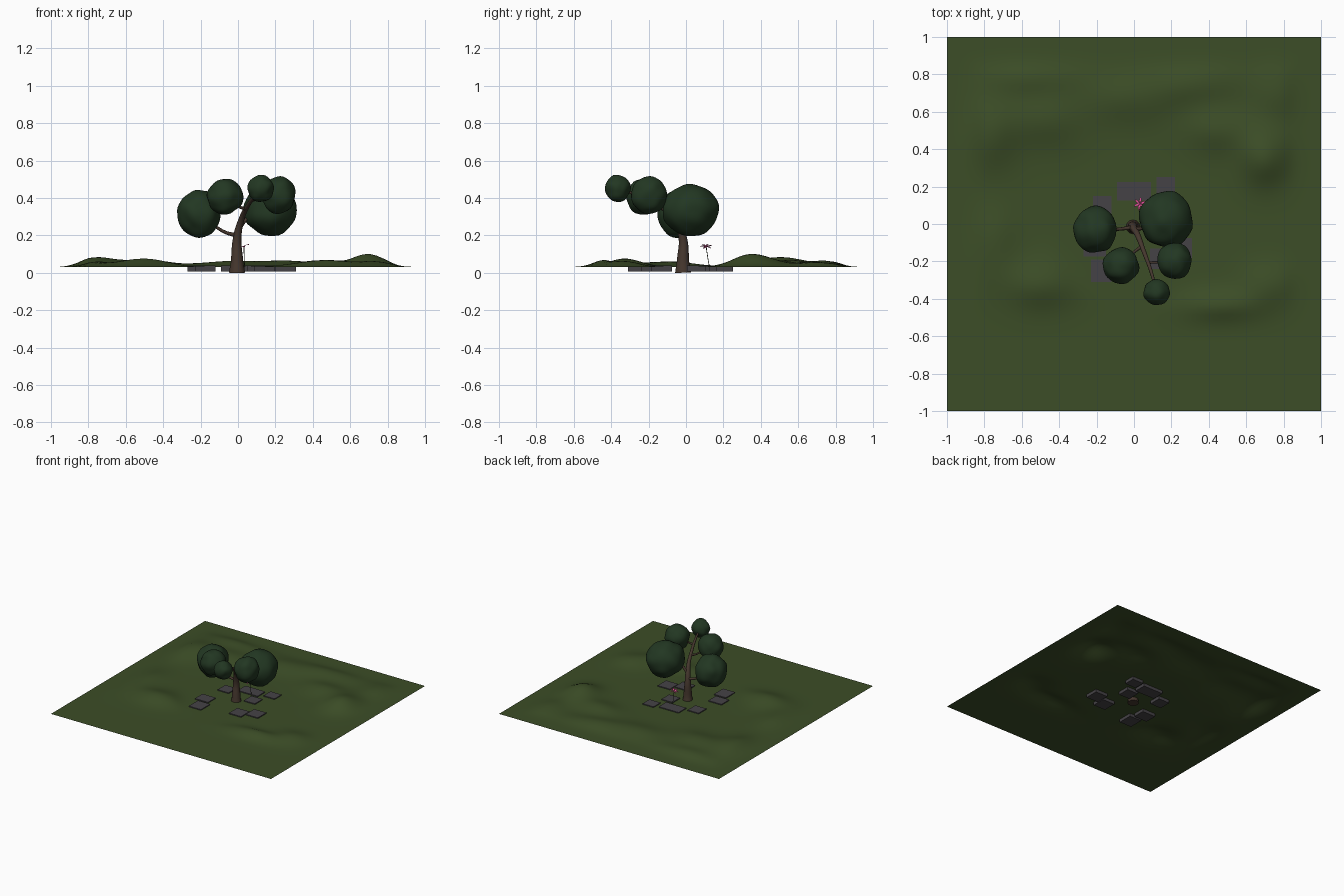
import bpy, bmesh, math
from mathutils import Vector, Matrix, noise

if "Cube" in bpy.data.objects:
    bpy.data.objects.remove(bpy.data.objects["Cube"])


def material(name, rgb):
    m = bpy.data.materials.new(name)
    m.diffuse_color = (*rgb, 1)
    m.use_nodes = True
    m.node_tree.nodes["Principled BSDF"].inputs["Base Color"].default_value = m.diffuse_color
    return m


GRASS = material("grass", (0.045, 0.075, 0.02))
LEAF = material("leaf", (0.016, 0.038, 0.016))
BARK = material("bark", (0.06, 0.038, 0.027))
STONE = material("stone", (0.06, 0.055, 0.062))
PINK = material("pink", (0.75, 0.09, 0.32))
STEM = material("stem", (0.03, 0.04, 0.02))


def add_mesh(name, bm, mat, smooth=False):
    bmesh.ops.recalc_face_normals(bm, faces=bm.faces[:])
    me = bpy.data.meshes.new(name)
    for f in bm.faces:
        f.smooth = smooth
    bm.to_mesh(me)
    bm.free()
    me.materials.append(mat)
    ob = bpy.data.objects.new(name, me)
    bpy.context.collection.objects.link(ob)
    return ob


def tube(name, points, mat, sides=2):
    # points are (x, y, z, radius)
    cu = bpy.data.curves.new(name, 'CURVE')
    cu.dimensions = '3D'
    cu.bevel_depth = 1.0
    cu.bevel_resolution = sides
    cu.resolution_u = 5
    cu.use_fill_caps = True
    sp = cu.splines.new('BEZIER')
    sp.bezier_points.add(len(points) - 1)
    for bp, (x, y, z, r) in zip(sp.bezier_points, points):
        bp.co = (x, y, z)
        bp.radius = r
        bp.handle_left_type = bp.handle_right_type = 'AUTO'
    cu.materials.append(mat)
    ob = bpy.data.objects.new(name, cu)
    bpy.context.collection.objects.link(ob)


# Ground sheet: low hills ringed around a flat clearing (x, y, height, sx, sy)
HILLS = [(0.70, 0.36, 0.070, 0.13, 0.14), (0.45, 0.50, 0.035, 0.18, 0.12),
         (-0.78, 0.50, 0.048, 0.14, 0.20), (-0.50, 0.55, 0.035, 0.20, 0.14),
         (-0.05, 0.66, 0.030, 0.26, 0.12), (0.30, 0.75, 0.030, 0.25, 0.10),
         (-0.50, -0.32, 0.040, 0.18, 0.13), (-0.75, -0.10, 0.030, 0.12, 0.20),
         (0.45, -0.44, 0.036, 0.20, 0.08), (0.72, -0.33, 0.032, 0.13, 0.11),
         (0.75, 0.70, 0.025, 0.12, 0.14), (-0.55, 0.78, 0.025, 0.25, 0.09)]
bm = bmesh.new()
bmesh.ops.create_grid(bm, x_segments=70, y_segments=70, size=1.0)
for v in bm.verts:
    x, y = v.co.x, v.co.y
    h = sum(a * math.exp(-((x - cx) / sx) ** 2 - ((y - cy) / sy) ** 2)
            for cx, cy, a, sx, sy in HILLS)
    h *= 1 + 0.25 * noise.noise(Vector((x * 4, y * 4, 2)))
    edge = min(1, max(0, (0.96 - max(abs(x), abs(y))) / 0.15))
    front = min(1, max(0, (y + 0.68) / 0.12))
    clearing = min(1, max(0, (math.hypot(x, y) - 0.33) / 0.15))
    v.co.z = 0.031 + h * edge * front * clearing
add_mesh("ground", bm, GRASS, True)

# Flat paving stones sunk in the grass (x, y, width, depth)
STONES = [(0.0, 0.175, 0.18, 0.10), (0.17, 0.205, 0.10, 0.09),
          (-0.17, 0.10, 0.10, 0.10), (-0.21, -0.125, 0.12, 0.10),
          (-0.175, -0.25, 0.11, 0.12), (0.14, -0.185, 0.11, 0.11),
          (0.255, -0.13, 0.11, 0.11), (0.10, 0.055, 0.10, 0.10)]
for i, (x, y, w, d) in enumerate(STONES):
    bm = bmesh.new()
    bmesh.ops.create_cube(bm, size=1, matrix=Matrix.Translation((x, y, 0.022))
                          @ Matrix.Diagonal((w, d, 0.032, 1)))
    add_mesh(f"paving_stone_{i + 1}", bm, STONE)

# Trunk sweeping forward, with side branches
tube("trunk", [(-0.005, -0.015, 0, 0.043), (-0.005, -0.016, 0.06, 0.033),
               (-0.004, -0.018, 0.19, 0.022), (0.02, -0.06, 0.29, 0.015),
               (0.05, -0.14, 0.355, 0.012), (0.09, -0.25, 0.41, 0.009),
               (0.12, -0.36, 0.45, 0.006)], BARK, 4)
tube("left_branch", [(-0.005, -0.018, 0.20, 0.012), (-0.06, -0.025, 0.213, 0.009),
                     (-0.11, -0.03, 0.24, 0.008), (-0.20, -0.03, 0.31, 0.005)], BARK)
tube("right_branch", [(0.005, -0.03, 0.235, 0.012), (0.05, -0.02, 0.29, 0.009),
                      (0.16, 0.02, 0.33, 0.006)], BARK)
tube("front_left_branch", [(0.04, -0.12, 0.34, 0.009), (0.0, -0.15, 0.355, 0.007),
                           (-0.07, -0.21, 0.40, 0.005)], BARK)
tube("front_right_branch", [(0.075, -0.205, 0.388, 0.008), (0.13, -0.205, 0.395, 0.006),
                            (0.21, -0.20, 0.41, 0.004)], BARK)

# Leaf clumps, slightly lumpy balls: centre and radii
CLUMPS = [("left", (-0.205, -0.03, 0.315), (0.117, 0.122, 0.126)),
          ("right", (0.170, 0.025, 0.335), (0.140, 0.152, 0.135)),
          ("front_left", (-0.07, -0.222, 0.407), (0.096, 0.097, 0.096)),
          ("front_right", (0.218, -0.198, 0.415), (0.092, 0.098, 0.097)),
          ("tip", (0.122, -0.365, 0.45), (0.072, 0.067, 0.071))]
for i, (name, c, r) in enumerate(CLUMPS):
    bm = bmesh.new()
    bmesh.ops.create_icosphere(bm, subdivisions=4, radius=1)
    for v in bm.verts:
        k = 1 + 0.09 * noise.noise(v.co * 1.6 + Vector((i * 7.3, 0, 0)))
        v.co = Vector([c[j] + v.co[j] * r[j] * k for j in range(3)])
    add_mesh(name + "_foliage", bm, LEAF, True)

# Flower: thin stem and six drooping pointed petals, tilted
tube("flower_stem", [(0.035, 0.125, 0.03, 0.002), (0.033, 0.115, 0.09, 0.002),
                     (0.032, 0.108, 0.138, 0.002)], STEM, 1)
tilt = Matrix.Translation((0.032, 0.108, 0.139)) @ Matrix.Rotation(-0.35, 4, 'Y')
bm = bmesh.new()
for i in range(6):
    turn = tilt @ Matrix.Rotation(math.radians(60 * i + 20), 4, 'Z')
    rows = [(0.003, 0.002, 0), (0.014, 0.0065, 0.005), (0.026, 0.0055, 0.005)]
    pts = [[bm.verts.new(turn @ Vector((x, s * w, z))) for s in (-1, 1)]
           for x, w, z in rows]
    for a, b in zip(pts, pts[1:]):
        bm.faces.new((a[0], b[0], b[1], a[1]))
    tip = bm.verts.new(turn @ Vector((0.038, 0, 0)))
    bm.faces.new((pts[2][0], tip, pts[2][1]))
add_mesh("flower_petals", bm, PINK)
bm = bmesh.new()
bmesh.ops.create_icosphere(bm, subdivisions=2, radius=0.005, matrix=tilt)
add_mesh("flower_centre", bm, PINK, True)
